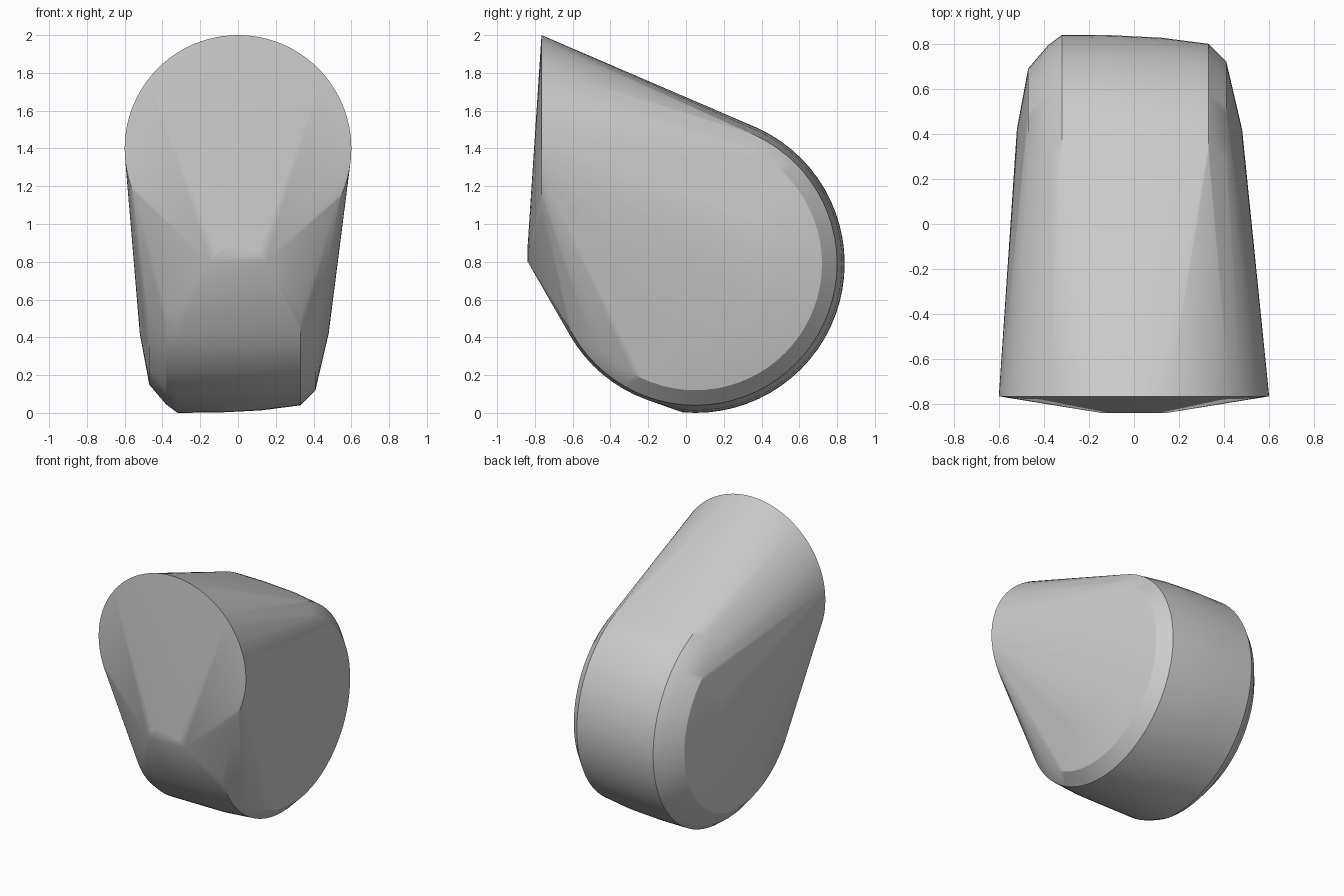
import bpy, bmesh
from math import sin, cos, pi, radians

cube = bpy.data.objects.get("Cube")
if cube:
    bpy.data.objects.remove(cube, do_unlink=True)

grey = bpy.data.materials.new("plain grey")
grey.use_nodes = True
colour = (0.6, 0.6, 0.6, 1)
grey.diffuse_color = colour
grey.node_tree.nodes["Principled BSDF"].inputs["Base Color"].default_value = colour

bm = bmesh.new()

# Round front mouth
for i in range(96):
    a = 2 * pi * i / 96
    bm.verts.new((0.6 * cos(a), -0.765, 1.4 + 0.6 * sin(a)))

# Small lip standing forward under the mouth
for x, z in [(0.15, 0.8), (0.11, 0.85), (0.06, 0.89)]:
    for side in (-1, 1):
        bm.verts.new((side * x, -0.838, z))

# Drum body: rings of (x, radius) across the width
rings = [(-0.52, 0.37), (-0.47, 0.64), (-0.38, 0.745), (-0.32, 0.79),
         (-0.1, 0.788), (0.12, 0.777), (0.33, 0.75), (0.41, 0.67), (0.48, 0.37)]
for x, radius in rings:
    for i in range(72):
        a = 2 * pi * i / 72
        # The lower front of the drum is slightly flatter
        r = min(radius, 0.765) if radians(185) < a < radians(262) else radius
        bm.verts.new((x, 0.05 + r * cos(a), 0.79 + r * sin(a)))

# Stretch one skin over all the profiles
hull = bmesh.ops.convex_hull(bm, input=bm.verts[:])
spare = {v for key in ("geom_interior", "geom_unused") for v in hull[key]
         if isinstance(v, bmesh.types.BMVert)}
bmesh.ops.delete(bm, geom=list(spare), context='VERTS')
bmesh.ops.dissolve_limit(bm, angle_limit=radians(0.5), verts=bm.verts[:], edges=bm.edges[:])
bmesh.ops.recalc_face_normals(bm, faces=bm.faces[:])

mesh = bpy.data.meshes.new("body_shell")
bm.to_mesh(mesh)
bm.free()
mesh.materials.append(grey)
body = bpy.data.objects.new("body_shell", mesh)
bpy.context.collection.objects.link(body)

# Smooth the curves and keep the rims crisp
bpy.ops.object.select_all(action='DESELECT')
body.select_set(True)
bpy.context.view_layer.objects.active = body
bpy.ops.object.shade_smooth_by_angle(angle=radians(30))
